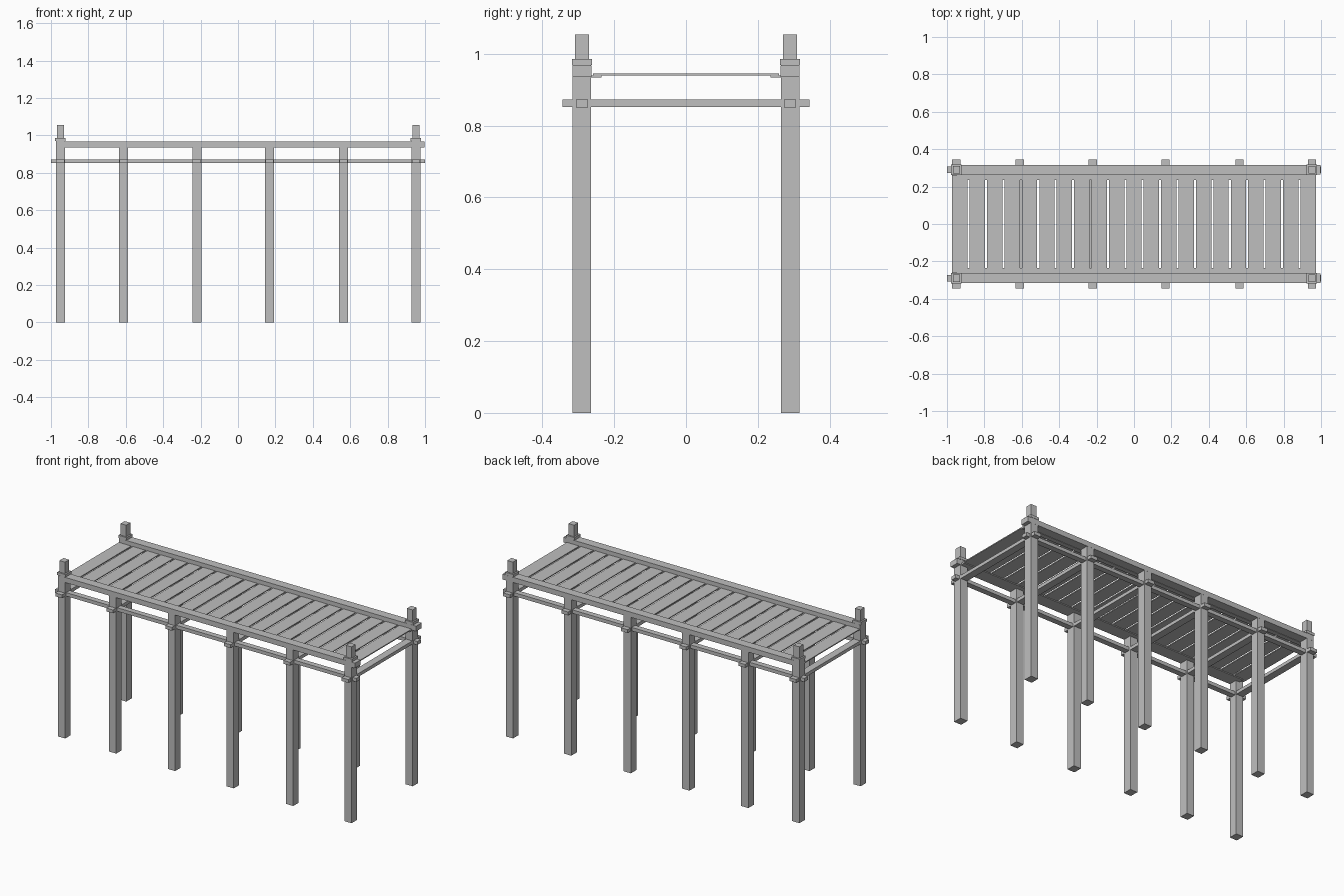
import bpy

cube = bpy.data.objects.get("Cube")
if cube:
    bpy.data.objects.remove(cube, do_unlink=True)

grey = bpy.data.materials.new("plain_grey")
grey.use_nodes = True
colour = (0.52, 0.52, 0.52, 1)
grey.diffuse_color = colour
grey.node_tree.nodes["Principled BSDF"].inputs["Base Color"].default_value = colour


def box(name, x, y, z):
    """Box spanning the given (low, high) range on each axis."""
    spans = (x, y, z)
    bpy.ops.mesh.primitive_cube_add(size=1, location=[(a + b) / 2 for a, b in spans])
    ob = bpy.context.object
    ob.name = name
    ob.scale = [b - a for a, b in spans]
    bpy.ops.object.transform_apply(location=False, rotation=False, scale=True)
    ob.data.materials.append(grey)
    return ob


def around(centre, width):
    return (centre - width / 2, centre + width / 2)


POSTS_X = (-0.95, -0.611, -0.22, 0.169, 0.564, 0.951)
SIDE_Y = 0.29
RAIL_Z = (0.936, 0.967)
BEAM_Z = (0.851, 0.872)

for side, s in (("front", -1), ("back", 1)):
    y = s * SIDE_Y
    # Posts; the end ones carry a collar and a slim finial
    for i, x in enumerate(POSTS_X):
        end = i in (0, len(POSTS_X) - 1)
        top = 0.97 if end else RAIL_Z[0]
        box(f"{side}_post_{i + 1}", around(x, 0.048), around(y, 0.052), (0, top))
        if end:
            box(f"{side}_collar_{i + 1}", around(x, 0.055), around(y, 0.056), (0.969, 0.985))
            box(f"{side}_finial_{i + 1}", around(x, 0.037), around(y, 0.039), (0.985, 1.054))
    # Long members along each side
    box(f"{side}_top_rail", (-0.972, 0.998), around(y, 0.053), RAIL_Z)
    box(f"{side}_long_beam", (-1, 1), around(y, 0.034), BEAM_Z)
    box(f"{side}_plank_ledge", (-0.95, 0.972), around(s * 0.25, 0.028), (0.934, 0.939))

# Cross beams through each pair of posts
for i, x in enumerate(POSTS_X):
    box(f"cross_beam_{i + 1}", around(x, 0.044), (-0.344, 0.344), (0.852, 0.872))

# Deck planks with narrow gaps
PLANKS = 21
pitch = 0.0931
for i in range(PLANKS):
    x = (i - (PLANKS - 1) / 2) * pitch
    box(f"deck_plank_{i + 1}", around(x, 0.082), (-0.259, 0.259), (0.939, 0.945))
